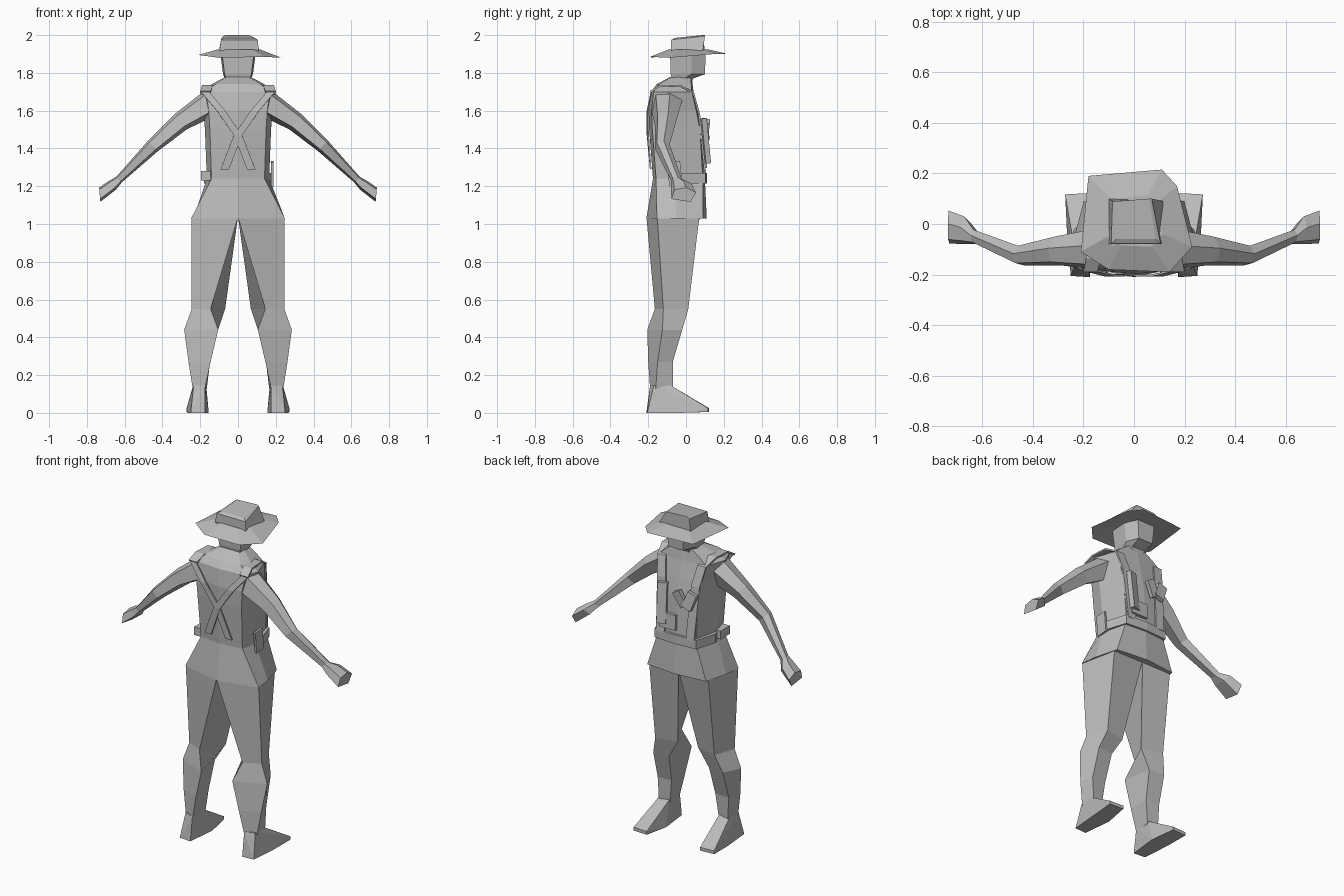
import bpy, bmesh, math
from mathutils import Vector

if "Cube" in bpy.data.objects:
    bpy.data.objects.remove(bpy.data.objects["Cube"])

grey = bpy.data.materials.new("plain grey")
grey.diffuse_color = (0.5, 0.5, 0.5, 1)
grey.use_nodes = True
grey.node_tree.nodes["Principled BSDF"].inputs["Base Color"].default_value = grey.diffuse_color


def finish(name, bm):
    bmesh.ops.recalc_face_normals(bm, faces=bm.faces)
    me = bpy.data.meshes.new(name)
    bm.to_mesh(me)
    bm.free()
    me.materials.append(grey)
    ob = bpy.data.objects.new(name, me)
    bpy.context.collection.objects.link(ob)
    return ob


def loft(name, rings):
    """Skin a list of equal point rings and cap both ends."""
    bm = bmesh.new()
    vs = [[bm.verts.new(p) for p in r] for r in rings]
    n = len(vs[0])
    for a, b in zip(vs, vs[1:]):
        for i in range(n):
            j = (i + 1) % n
            bm.faces.new((a[i], a[j], b[j], b[i]))
    bm.faces.new(vs[0])
    bm.faces.new(vs[-1])
    return finish(name, bm)


def section(shape, z, x0, x1, y0, y1):
    """Fit a -1..1 outline into a rectangle at height z."""
    return [((x0 + x1) / 2 + u * (x1 - x0) / 2,
             (y0 + y1) / 2 + v * (y1 - y0) / 2, z) for u, v in shape]


def hull(name, pts):
    bm = bmesh.new()
    for p in pts:
        bm.verts.new(p)
    bmesh.ops.convex_hull(bm, input=bm.verts)
    return finish(name, bm)


def ribbon(name, path, half, thick=0.008):
    """Flat band following a path, its width along x."""
    bm = bmesh.new()
    rows = [[bm.verts.new((x + s * half, y, z)) for s in (-1, 1)] for x, y, z in path]
    for a, b in zip(rows, rows[1:]):
        bm.faces.new((a[0], a[1], b[1], b[0]))
    ob = finish(name, bm)
    m = ob.modifiers.new("thickness", 'SOLIDIFY')
    m.thickness = thick
    m.offset = 0
    return ob


def box(name, loc, size, rot=(0, 0, 0)):
    bm = bmesh.new()
    bmesh.ops.create_cube(bm, size=1)
    bmesh.ops.scale(bm, vec=size, verts=bm.verts)
    ob = finish(name, bm)
    ob.location = loc
    ob.rotation_euler = rot
    return ob


TORSO = [(-.85, -.88), (0, -1), (.85, -.88), (1, -.2), (.78, .92), (0, 1), (-.78, .92), (-1, -.2)]
HIP = [(-1, -.65), (0, -1), (1, -.65), (.95, 0), (.8, .88), (0, 1), (-.8, .88), (-.95, 0)]
HEAD = [(-.9, -1), (.9, -1), (1, .2), (.62, 1), (-.62, 1), (-1, .2)]

# Torso, from hips to collar
torso = [(1.24, .165, -.175, .1), (1.5, .175, -.195, .085), (1.6, .182, -.198, .065),
         (1.7, .2, -.185, .04), (1.74, .14, -.155, .035), (1.778, .068, -.085, .03)]
loft("torso", [section(HIP, 1.03, -.248, .248, -.21, .11)]
     + [section(TORSO, z, -w, w, a, b) for z, w, a, b in torso])

# Head and neck
head = [(1.72, .06, -.08, .02), (1.77, .07, -.076, .038), (1.793, .079, -.081, .1),
        (1.92, .096, -.085, .105)]
loft("head", [section(HEAD, z, -w, w, a, b) for z, w, a, b in head])

# Hat with a wide drooping brim and a tapered crown
brim = [(-.18, .19, 1.9), (.11, .215, 1.902), (.17, .15, 1.9), (.23, -.09, 1.88),
        (.14, -.19, 1.885), (-.1, -.18, 1.88), (-.21, -.11, 1.895)]
loft("hat_brim", [[(x * .45, y * .45, 1.905) for x, y, z in brim], brim,
                  [(x * .5, y * .5 + .005, 1.925) for x, y, z in brim]])
loft("hat_crown", [[(-.1, -.08, 1.905), (.11, -.08, 1.905), (.115, .09, 1.92), (-.1, .1, 1.92)],
                   [(-.09, -.078, 1.975), (.105, -.078, 1.975), (.07, .1, 1.995), (-.085, .09, 1.99)],
                   [(-.07, -.06, 1.985), (.085, -.06, 1.985), (.06, .1, 2.0), (-.07, .09, 2.0)]])

# Leg stations: height, then inner back, outer back, outer front, inner front
legs = [(1.032, (.001, -.209), (.246, -.152), (.2, .07), (.001, .072)),
        (.55, (.145, -.165), (.245, -.12), (.2, .012), (.068, -.02)),
        (.44, (.105, -.205), (.285, -.125), (.235, -.02), (.135, -.03)),
        (.27, (.145, -.2), (.262, -.15), (.24, -.07), (.148, -.072)),
        (.13, (.175, -.19), (.24, -.16), (.232, -.07), (.165, -.08))]
# Arm stations: centre x, y, z, half depth, half height, tilt in degrees
arms = [(.16, -.1, 1.635, .08, .075, 10), (.305, -.107, 1.54, .057, .052, 42),
        (.45, -.125, 1.413, .039, .038, 45), (.63, -.05, 1.235, .028, .021, 48),
        (.665, -.025, 1.205, .055, .03, 40), (.732, -.012, 1.155, .065, .038, 5)]

for tag, s in (("right", 1), ("left", -1)):
    # Trouser leg, meeting its twin at the crotch
    loft(tag + "_leg", [[(s * x, y, z) for x, y in pts] for z, *pts in legs])

    # Foot with a wedge toe
    foot = [(.175, -.21, 0), (.25, -.205, 0), (.155, -.03, 0), (.265, -.03, 0), (.18, .122, .005),
            (.272, .117, .005), (.18, .122, .025), (.272, .117, .025), (.168, -.08, .145),
            (.238, -.08, .145), (.175, -.19, .145), (.235, -.17, .145)]
    hull(tag + "_foot", [(s * x, y, z) for x, y, z in foot])

    # Arm and hand
    rings = []
    for x, y, z, hy, hn, tilt in arms:
        t = math.radians(tilt)
        up = Vector((math.sin(t), 0, math.cos(t))) * hn
        ring = []
        for a, b in ((-1, -.6), (-.75, .7), (.2, 1), (1, .3), (.55, -1)):
            p = Vector((x, y + a * hy, z)) + up * b
            ring.append((s * p.x, p.y, p.z))
        rings.append(ring)
    loft(tag + "_arm", rings)

    # Harness straps, crossed on the back and straight on the chest
    back = [(.175, -.183, 1.7), (.09, -.204, 1.6), (0, -.202 - .002 * s, 1.47), (-.07, -.187, 1.29)]
    ribbon(tag + "_back_strap", [(s * x, y, z) for x, y, z in back], .022)
    front = [(.172, -.188, 1.7), (.162, -.135, 1.732), (.155, -.03, 1.732), (.135, .038, 1.695),
             (.115, .07, 1.58), (.1, .102, 1.26)]
    ribbon(tag + "_chest_strap", [(s * x, y, z) for x, y, z in front], .028, .01)

# Belt with side gear
loft("belt", [section(TORSO, z, -.18, .18, -.12, .112) for z in (1.215, 1.27)])
box("holster", (.182, -.06, 1.265), (.012, .07, .13), (.1, 0, 0))
box("hip_pouch", (-.165, -.1, 1.255), (.06, .09, .05))

# Chest gear
box("tall_chest_pouch", (.09, .1, 1.44), (.055, .028, .24), (.1, 0, .3))
box("small_chest_pouch", (-.04, .108, 1.5), (.05, .025, .1), (-.12, .5, 0))
box("side_chest_pouch", (-.1, .105, 1.5), (.06, .025, .1), (.12, -.35, 0))
box("lower_pocket", (.05, .1, 1.34), (.11, .02, .09), (.05, 0, 0))
